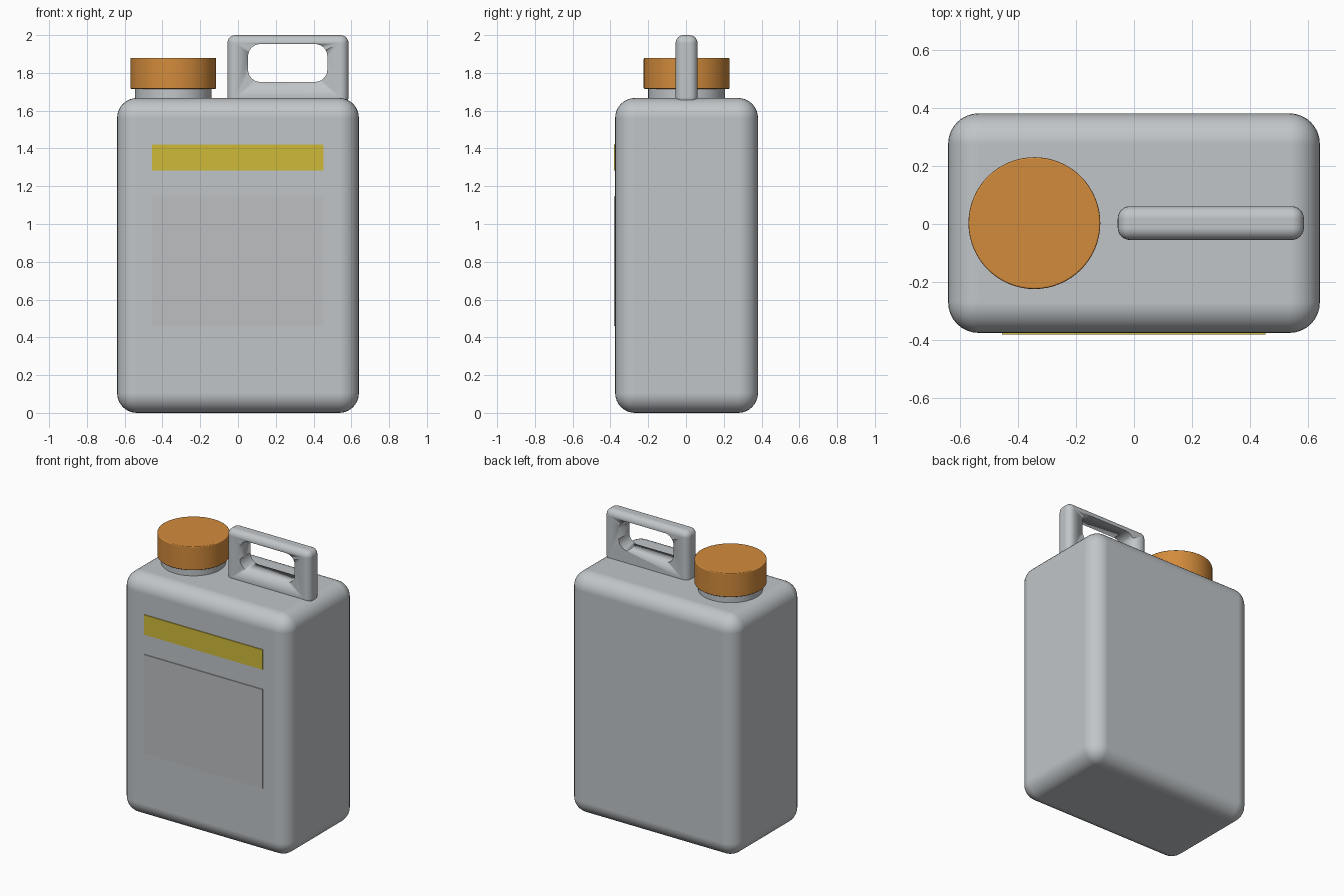
import bpy, math

if "Cube" in bpy.data.objects:
    bpy.data.objects.remove(bpy.data.objects["Cube"])

Y0 = 0.003        # body centre line in y
FRONT = Y0 - 0.378


def material(name, rgb):
    m = bpy.data.materials.new(name)
    m.diffuse_color = (*rgb, 1)
    m.use_nodes = True
    m.node_tree.nodes["Principled BSDF"].inputs["Base Color"].default_value = m.diffuse_color
    return m


grey = material("grey_plastic", (0.53, 0.56, 0.58))
panel_grey = material("panel_grey", (0.51, 0.52, 0.53))
orange = material("orange_plastic", (0.65, 0.26, 0.045))
yellow = material("yellow_stripe", (0.62, 0.49, 0.04))


def finish(ob, name, mat):
    ob.name = name
    if mat:
        ob.data.materials.append(mat)
    bpy.ops.object.shade_smooth_by_angle(angle=math.radians(35))
    return ob


def bevel(ob, width, segments):
    b = ob.modifiers.new("Round", 'BEVEL')
    b.width, b.segments = width, segments
    b.limit_method, b.angle_limit = 'ANGLE', math.radians(40)
    b.harden_normals = True
    bpy.ops.object.modifier_apply(modifier=b.name)


def box(name, lo, hi, mat, round_w=0, segments=6):
    centre = [(a + b) / 2 for a, b in zip(lo, hi)]
    bpy.ops.mesh.primitive_cube_add(size=1, location=centre)
    ob = bpy.context.object
    ob.scale = [b - a for a, b in zip(lo, hi)]
    bpy.ops.object.transform_apply(location=False, rotation=False, scale=True)
    finish(ob, name, mat)
    if round_w:
        bevel(ob, round_w, segments)
    return ob


def cylinder(name, x, radius, z0, z1, mat, round_w=0):
    bpy.ops.mesh.primitive_cylinder_add(vertices=64, radius=radius, depth=z1 - z0,
                                        location=(x, Y0, (z0 + z1) / 2))
    ob = finish(bpy.context.object, name, mat)
    if round_w:
        bevel(ob, round_w, 2)
    return ob


# Rounded container body
box("body", (-0.64, FRONT, 0), (0.64, Y0 + 0.378, 1.667), grey, 0.105, 8)

# Neck and screw cap
cylinder("neck", -0.343, 0.203, 1.62, 1.74, grey)
cylinder("cap", -0.343, 0.227, 1.715, 1.88, orange, 0.006)

# Handle block with a rounded finger opening
handle = box("handle", (-0.056, Y0 - 0.058, 1.63), (0.585, Y0 + 0.058, 2.0), grey, 0.042, 6)
cutter = box("handle_cutter", (0.053, Y0 - 0.3, 1.752), (0.473, Y0 + 0.3, 1.953), None, 0.065, 6)
cutter.hide_render = True
cutter.display_type = 'WIRE'
cut = handle.modifiers.new("Opening", 'BOOLEAN')
cut.operation, cut.object, cut.solver = 'DIFFERENCE', cutter, 'EXACT'
bpy.context.view_layer.objects.active = handle
bpy.ops.object.modifier_apply(modifier=cut.name)
bpy.data.objects.remove(cutter)

# Front plates: yellow stripe and blank label panel
for name, z0, z1, mat in (("stripe", 1.283, 1.42, yellow), ("label_panel", 0.46, 1.145, panel_grey)):
    box(name, (-0.455, FRONT - 0.006, z0), (0.453, FRONT + 0.002, z1), mat)
